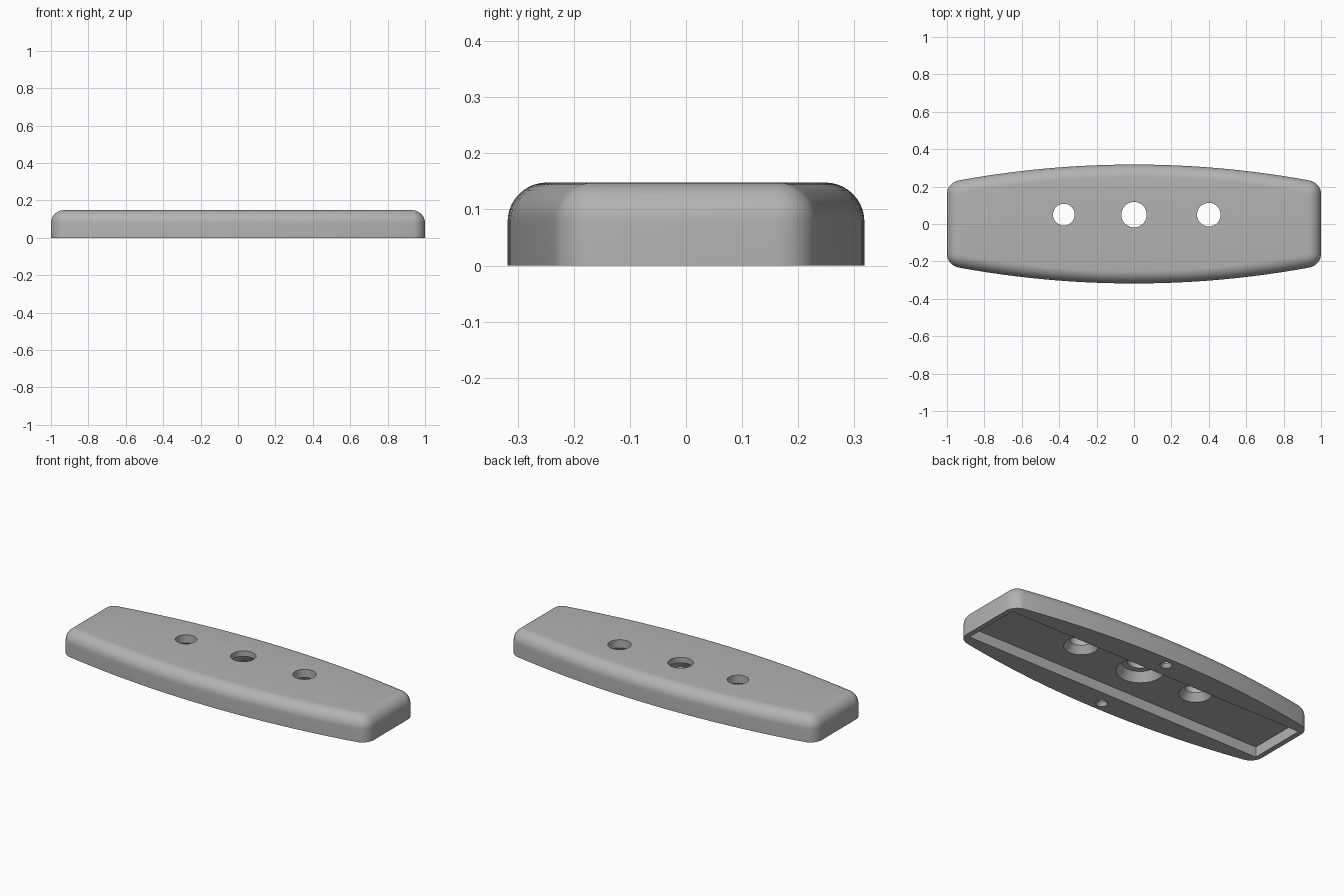
import bpy, bmesh
from math import sin, cos, pi, atan2, hypot

if "Cube" in bpy.data.objects:
    bpy.data.objects.remove(bpy.data.objects["Cube"])

HEIGHT, HALF_WIDTH = 0.148, 0.318
ARC, CORNER, ROUND = 5.2, 0.075, 0.07   # side arc, plan corner and top edge radii
POCKET_TOP, HOLE_Y = 0.06, 0.05

grey = bpy.data.materials.new("plain grey")
grey.use_nodes = True
grey.diffuse_color = (0.45, 0.45, 0.45, 1)
grey.node_tree.nodes["Principled BSDF"].inputs["Base Color"].default_value = grey.diffuse_color


def make_object(name, bm):
    bmesh.ops.recalc_face_normals(bm, faces=bm.faces)
    mesh = bpy.data.meshes.new(name)
    bm.to_mesh(mesh)
    bm.free()
    mesh.materials.append(grey)
    obj = bpy.data.objects.new(name, mesh)
    bpy.context.collection.objects.link(obj)
    return obj


def loft(name, rings):
    """Skin a stack of closed rings and cap both ends."""
    bm = bmesh.new()
    loops = [[bm.verts.new(p) for p in ring] for ring in rings]
    for low, high in zip(loops, loops[1:]):
        for i in range(len(low)):
            j = (i + 1) % len(low)
            bm.faces.new((low[i], low[j], high[j], high[i]))
    bm.faces.new(loops[0])
    bm.faces.new(loops[-1])
    return make_object(name, bm)


def outline(inset, z, steps=24, corner_steps=8):
    """Bowed rectangle with rounded corners, shrunk by an inset."""
    cx = 1 - CORNER
    centre_y = HALF_WIDTH - ARC
    cy = centre_y + ((ARC - CORNER) ** 2 - cx ** 2) ** 0.5
    tilt = atan2(cx, cy - centre_y)
    r = CORNER - inset
    half = []
    for i in range(corner_steps + 1):
        a = (pi / 2 - tilt) * i / corner_steps
        half.append((cx + r * cos(a), cy + r * sin(a), z))
    for i in range(1, steps):
        a = tilt * (1 - 2 * i / steps)
        half.append(((ARC - inset) * sin(a), centre_y + (ARC - inset) * cos(a), z))
    half += [(-x, y, z) for x, y, z in half[corner_steps::-1]]
    return half + [(-x, -y, z) for x, y, z in half]


def lathe(name, x, y, profile, sides=48):
    return loft(name, [[(x + r * cos(2 * pi * i / sides), y + r * sin(2 * pi * i / sides), z)
                        for i in range(sides)] for r, z in profile])


# Body with rounded top edge
rings = [outline(0, 0)]
for i in range(11):
    a = pi / 2 * i / 10
    rings.append(outline(ROUND * (1 - cos(a)), HEIGHT - ROUND + ROUND * sin(a)))
body = loft("handle_plate", rings)

# Underside pocket, countersunk holes and rim sockets
px, py = 0.97, 0.172
cutters = [loft("pocket_cutter", [[(-px, -py, z), (px, -py, z), (px, py, z), (-px, py, z)]
                                  for z in (-0.1, POCKET_TOP)])]
for x, r, wide in ((-0.375, 0.058, 0.087), (0.4, 0.063, 0.092)):
    cutters.append(lathe("side_hole_cutter", x, HOLE_Y,
                         [(wide, 0.03), (wide, POCKET_TOP), (r, 0.1), (r, 0.2)]))
cutters.append(lathe("centre_hole_cutter", 0, HOLE_Y,
                     [(0.126, 0.03), (0.126, POCKET_TOP), (0.095, 0.11),
                      (0.068, 0.115), (0.068, 0.2)]))
for side in (-1, 1):
    cutters.append(lathe("socket_cutter", 0, side * 0.26,
                         [(0.032, -0.05), (0.032, 0), (0.018, 0.02), (0.018, 0.06)], 24))

for cutter in cutters:
    cutter.hide_render = True
    cut = body.modifiers.new(cutter.name, "BOOLEAN")
    cut.operation, cut.solver, cut.object = "DIFFERENCE", "EXACT", cutter

# Bake the cuts, then smooth the rounded surfaces
graph = bpy.context.evaluated_depsgraph_get()
body.data = bpy.data.meshes.new_from_object(body.evaluated_get(graph))
body.data.name = "handle_plate"
body.modifiers.clear()
for cutter in cutters:
    bpy.data.objects.remove(cutter)
bpy.ops.object.select_all(action="DESELECT")
body.select_set(True)
bpy.context.view_layer.objects.active = body
bpy.ops.object.shade_smooth_by_angle(angle=pi / 6)
